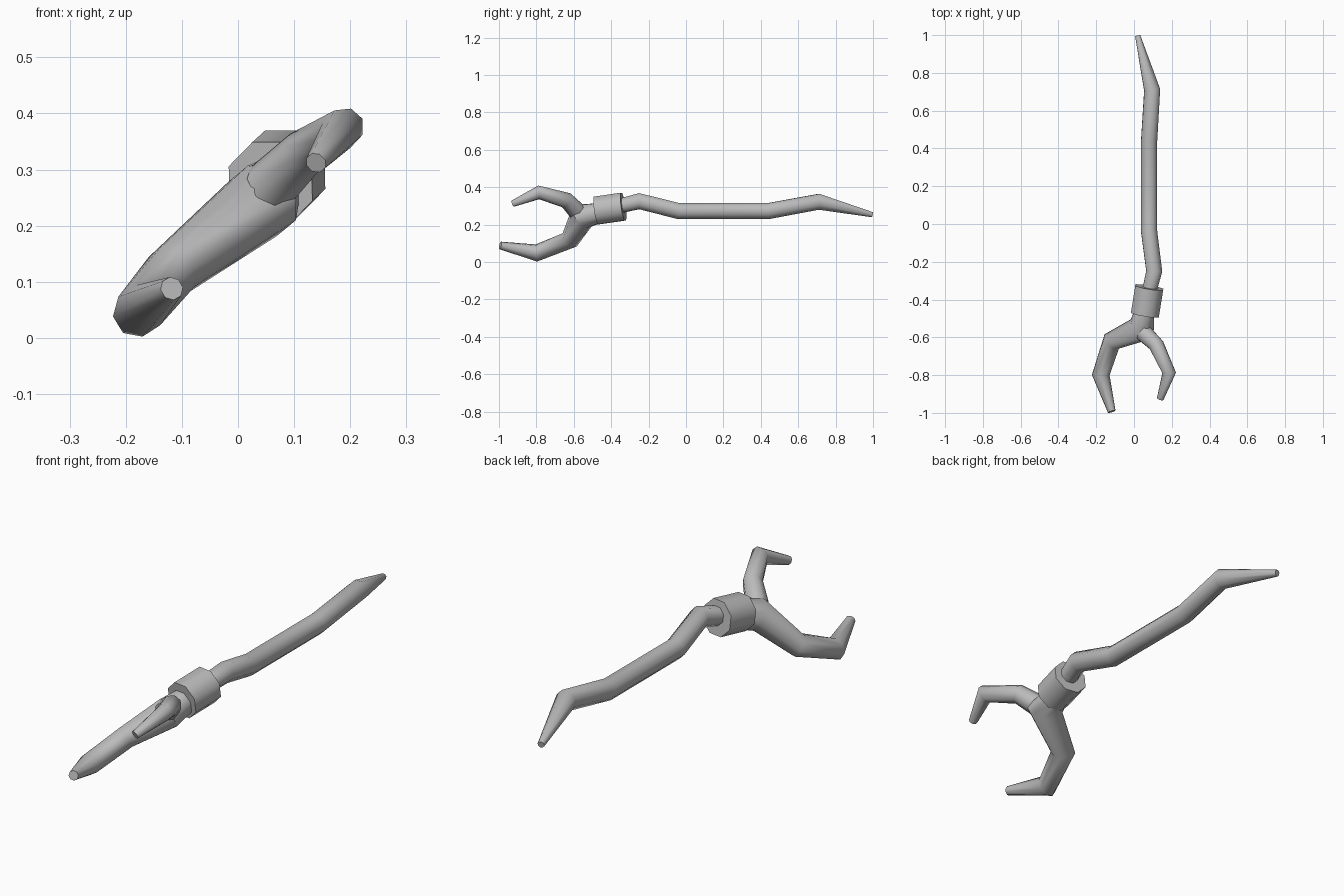
import bpy, bmesh, math
from mathutils import Vector

cube = bpy.data.objects.get("Cube")
if cube:
    bpy.data.objects.remove(cube, do_unlink=True)

GREY = (0.5, 0.5, 0.5, 1.0)
grey = bpy.data.materials.new("plain grey")
grey.use_nodes = True
grey.diffuse_color = GREY
grey.node_tree.nodes["Principled BSDF"].inputs["Base Color"].default_value = GREY


def tube(name, path, sides=8):
    """Capped tube with mitred bends along (x, y, z, radius) stations."""
    points = [Vector(p[:3]) for p in path]
    dirs = [(b - a).normalized() for a, b in zip(points, points[1:])]
    bm = bmesh.new()
    rings = []
    side = Vector((0, 0, 1)).cross(dirs[0]).normalized()
    for i, point in enumerate(points):
        before, after = dirs[max(i - 1, 0)], dirs[min(i, len(dirs) - 1)]
        normal = (before + after).normalized()
        # Carry the section around the bend so the tube does not twist
        side = (side - normal * side.dot(normal)).normalized()
        up = normal.cross(side)
        bend = after - before
        stretch = 1 / normal.dot(after) - 1
        ring = []
        for k in range(sides):
            angle = math.tau * (k + 0.5) / sides
            offset = path[i][3] * (side * math.cos(angle) + up * math.sin(angle))
            if bend.length > 0.001:
                axis = bend.normalized()
                offset += axis * offset.dot(axis) * stretch
            ring.append(bm.verts.new(point + offset))
        rings.append(ring)
    for low, high in zip(rings, rings[1:]):
        for k in range(sides):
            n = (k + 1) % sides
            bm.faces.new((low[k], low[n], high[n], high[k]))
    bm.faces.new(rings[0][::-1])
    bm.faces.new(rings[-1])
    bmesh.ops.recalc_face_normals(bm, faces=bm.faces)
    mesh = bpy.data.meshes.new(name)
    bm.to_mesh(mesh)
    bm.free()
    mesh.materials.append(grey)
    obj = bpy.data.objects.new(name, mesh)
    bpy.context.collection.objects.link(obj)
    bpy.ops.object.select_all(action="DESELECT")
    obj.select_set(True)
    bpy.context.view_layer.objects.active = obj
    bpy.ops.object.shade_smooth_by_angle(angle=math.radians(50))
    return obj


# Crooked shaft tapering to the rear tip
tube("shaft", [
    (0.075, -0.38, 0.293, 0.040),
    (0.107, -0.25, 0.325, 0.045),
    (0.080, -0.04, 0.272, 0.046),
    (0.080, 0.44, 0.272, 0.046),
    (0.096, 0.71, 0.322, 0.045),
    (0.020, 0.995, 0.253, 0.015),
])

# Thick band joining shaft and fork
tube("collar", [
    (0.081, -0.335, 0.296, 0.081),
    (0.058, -0.479, 0.275, 0.081),
])

# Neck running into the larger claw
tube("large_claw", [
    (0.058, -0.45, 0.265, 0.055),
    (0.043, -0.555, 0.244, 0.070),
    (-0.118, -0.622, 0.118, 0.050),
    (-0.176, -0.800, 0.048, 0.045),
    (-0.118, -0.993, 0.088, 0.021),
])

# Smaller claw branching off the neck
tube("small_claw", [
    (0.055, -0.580, 0.268, 0.049),
    (0.118, -0.640, 0.330, 0.042),
    (0.186, -0.788, 0.372, 0.036),
    (0.139, -0.925, 0.312, 0.019),
])
